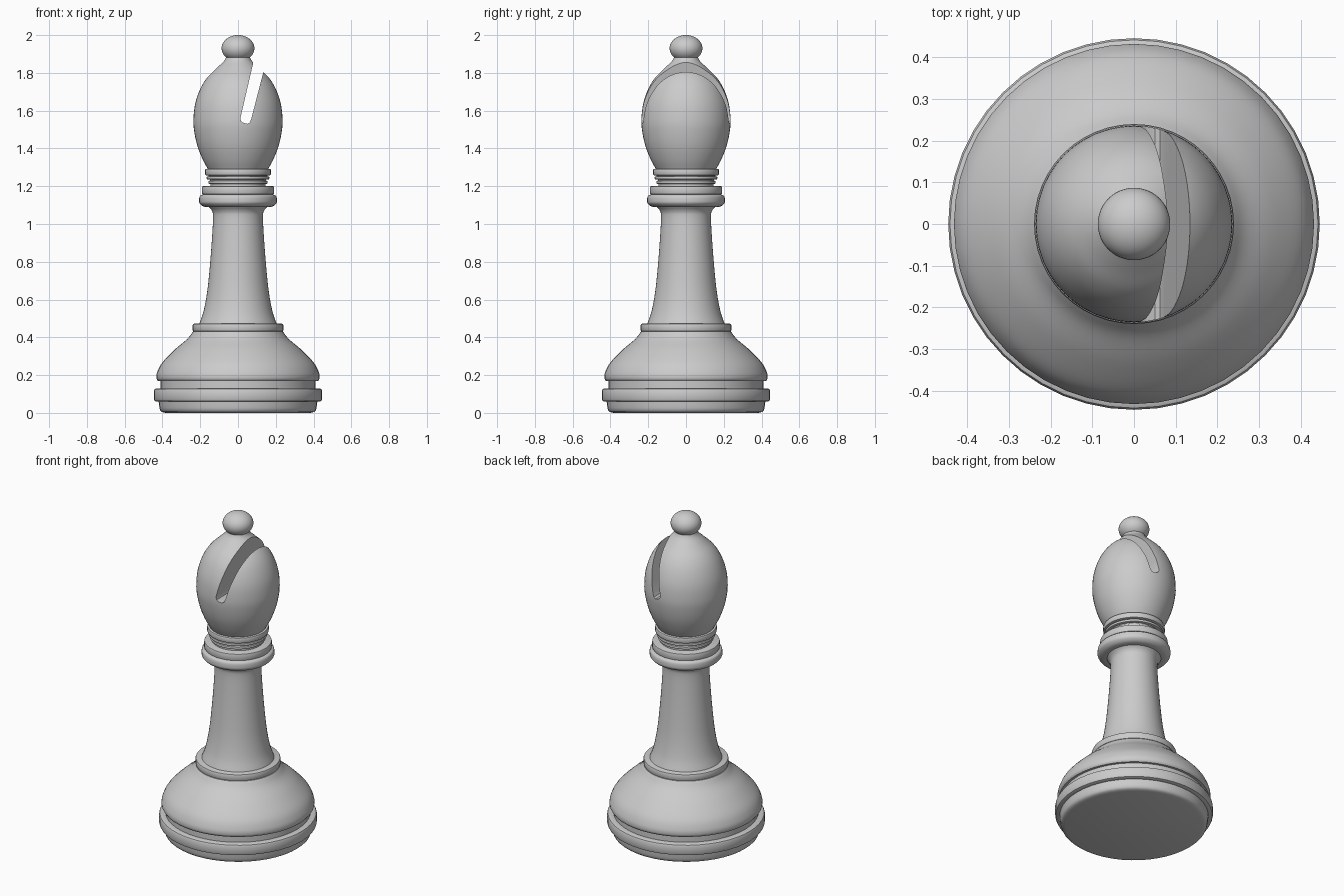
import bpy, bmesh, math
from mathutils import Vector

if "Cube" in bpy.data.objects:
    bpy.data.objects.remove(bpy.data.objects["Cube"])

SEG = 48


def spline(pts, n=5):
    """Smooth Catmull-Rom run through (radius, height) points."""
    p = [Vector(q) for q in pts]
    p = [2 * p[0] - p[1]] + p + [2 * p[-1] - p[-2]]
    out = []
    for a, b, c, d in zip(p, p[1:], p[2:], p[3:]):
        for i in range(n):
            t = i / n
            out.append(0.5 * (2 * b + (c - a) * t + (2 * a - 5 * b + 4 * c - d) * t * t
                              + (3 * b - a - 3 * c + d) * t ** 3))
    return [tuple(v) for v in out] + [tuple(pts[-1])]


def band(r, z0, z1, c=0.01):
    """Flat ring with rounded edges."""
    k = c * 0.3
    return [(r - c, z0), (r - k, z0 + k), (r, z0 + c),
            (r, z1 - c), (r - k, z1 - k), (r - c, z1)]


def finish(name, bm, angle=35):
    bmesh.ops.recalc_face_normals(bm, faces=bm.faces)
    me = bpy.data.meshes.new(name)
    bm.to_mesh(me)
    bm.free()
    ob = bpy.data.objects.new(name, me)
    bpy.context.collection.objects.link(ob)
    bpy.ops.object.select_all(action='DESELECT')
    ob.select_set(True)
    bpy.context.view_layer.objects.active = ob
    bpy.ops.object.shade_smooth_by_angle(angle=math.radians(angle))
    return ob


def lathe(name, profile):
    """Spin a profile into a closed solid."""
    bm = bmesh.new()
    rings = [[bm.verts.new((r * math.cos(2 * math.pi * i / SEG),
                            r * math.sin(2 * math.pi * i / SEG), z))
              for i in range(SEG)] for r, z in profile]
    for lo, hi in zip(rings, rings[1:]):
        for i in range(SEG):
            j = (i + 1) % SEG
            bm.faces.new((lo[i], lo[j], hi[j], hi[i]))
    bm.faces.new(rings[0][::-1])
    bm.faces.new(rings[-1])
    return finish(name, bm)


# Base: foot, flange, groove, dome and upper lip
lathe("base",
      spline([(0.385, 0.0), (0.412, 0.012), (0.42, 0.06)], 3)
      + band(0.446, 0.06, 0.13, 0.014)
      + [(0.41, 0.13), (0.41, 0.17)]
      + spline([(0.425, 0.17), (0.432, 0.185), (0.428, 0.215), (0.402, 0.265),
                (0.335, 0.335), (0.27, 0.39), (0.238, 0.43)])
      + band(0.24, 0.43, 0.472, 0.008))

# Stem flaring at both ends
lathe("stem", spline([(0.207, 0.465), (0.182, 0.54), (0.162, 0.65), (0.147, 0.8),
                      (0.136, 0.95), (0.132, 1.04), (0.138, 1.07), (0.155, 1.092)]))

# Collar: thick rounded ring with a flat ring above
lathe("collar",
      spline([(0.14, 1.088), (0.18, 1.092), (0.202, 1.108), (0.206, 1.125),
              (0.202, 1.148), (0.185, 1.157)], 4)
      + band(0.191, 1.157, 1.2, 0.006))

# Neck: stack of thin rings
lathe("neck",
      [(0.145, 1.19), (0.145, 1.212)]
      + band(0.157, 1.212, 1.228, 0.005)
      + [(0.148, 1.23), (0.148, 1.236)]
      + band(0.166, 1.236, 1.252, 0.005)
      + [(0.155, 1.253), (0.155, 1.257)]
      + band(0.174, 1.257, 1.292, 0.006))

# Head
head = lathe("head", spline([(0.156, 1.285), (0.186, 1.34), (0.214, 1.41), (0.231, 1.485),
                             (0.236, 1.55), (0.227, 1.635), (0.2, 1.715), (0.163, 1.775),
                             (0.113, 1.825), (0.075, 1.862), (0.062, 1.885)]))

# Slanted slot cut through the head from front to back
bm = bmesh.new()
outline = [(0.012, 1.558), (0.017, 1.544), (0.03, 1.535), (0.05, 1.53), (0.062, 1.537),
           (0.07, 1.556), (0.159, 1.9), (0.0915, 1.9)]
face = bm.faces.new([bm.verts.new((x, -0.5, z)) for x, z in outline])
ext = bmesh.ops.extrude_face_region(bm, geom=[face])
bmesh.ops.translate(bm, vec=(0, 1, 0),
                    verts=[v for v in ext["geom"] if isinstance(v, bmesh.types.BMVert)])
cutter = finish("slot_cutter", bm)
cutter.hide_render = True
cutter.hide_set(True)
mod = head.modifiers.new("slot", 'BOOLEAN')
mod.operation = 'DIFFERENCE'
mod.solver = 'EXACT'
mod.object = cutter
bpy.context.view_layer.objects.active = head
bpy.ops.object.modifier_apply(modifier=mod.name)
bpy.data.objects.remove(cutter)
head.select_set(True)
bpy.ops.object.shade_smooth_by_angle(angle=math.radians(35))

# Finial ball, slightly flattened
bm = bmesh.new()
bmesh.ops.create_uvsphere(bm, u_segments=SEG, v_segments=24, radius=1)
bmesh.ops.scale(bm, vec=(0.087, 0.087, 0.07), verts=bm.verts)
bmesh.ops.translate(bm, vec=(0, 0, 1.93), verts=bm.verts)
finish("finial", bm)
